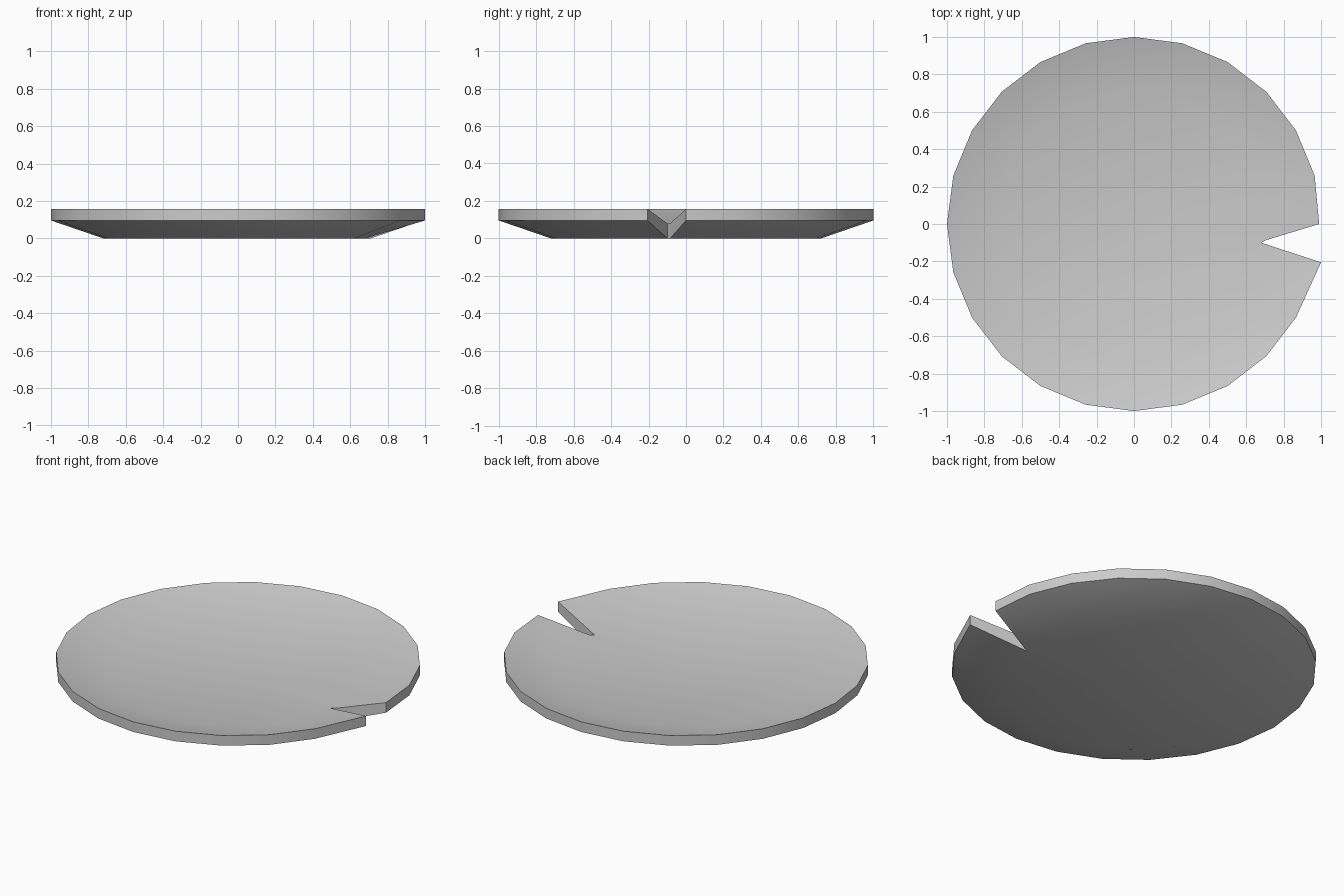
import bpy, bmesh, math

if "Cube" in bpy.data.objects:
    bpy.data.objects.remove(bpy.data.objects["Cube"])

SIDES = 24
NOTCH_RIM = {0: (0.99, 0.0), SIDES - 1: (1.0, -0.205)}
NOTCH_TIP = {0: (0.71, -0.085), SIDES - 1: (0.68, -0.1)}

bm = bmesh.new()


def ring(radius, z, moved):
    """Ring of vertices, with the two beside the notch pulled into place."""
    verts = []
    for i in range(SIDES):
        a = 2 * math.pi * i / SIDES
        x, y = moved.get(i, (radius * math.cos(a), radius * math.sin(a)))
        verts.append(bm.verts.new((x, y, z)))
    return verts


def dish(z_rim, z_floor):
    """Shallow dish: open sloping band (gap at the notch) and a flat floor."""
    rim = ring(1.0, z_rim, NOTCH_RIM)
    floor = ring(0.72, z_floor, NOTCH_TIP)
    centre = bm.verts.new((0, 0, z_floor))
    for i in range(SIDES):
        j = (i + 1) % SIDES
        bm.faces.new((floor[i], floor[j], centre))
        if j:
            bm.faces.new((rim[i], rim[j], floor[j], floor[i]))
    return rim, floor


# Upper and lower skins of the leaf
top_rim, top_floor = dish(0.157, 0.08)
low_rim, low_floor = dish(0.096, 0.0)

# Outer wall and notch walls follow one closed outline
top_loop = top_rim + [top_floor[-1], top_floor[0]]
low_loop = low_rim + [low_floor[-1], low_floor[0]]
for i in range(len(top_loop)):
    j = (i + 1) % len(top_loop)
    bm.faces.new((low_loop[i], low_loop[j], top_loop[j], top_loop[i]))

bmesh.ops.recalc_face_normals(bm, faces=bm.faces)
mesh = bpy.data.meshes.new("lily_pad")
bm.to_mesh(mesh)
bm.free()

pad = bpy.data.objects.new("lily_pad", mesh)
bpy.context.collection.objects.link(pad)
bpy.context.view_layer.objects.active = pad
pad.select_set(True)
bpy.ops.object.shade_smooth_by_angle(angle=math.radians(30))
